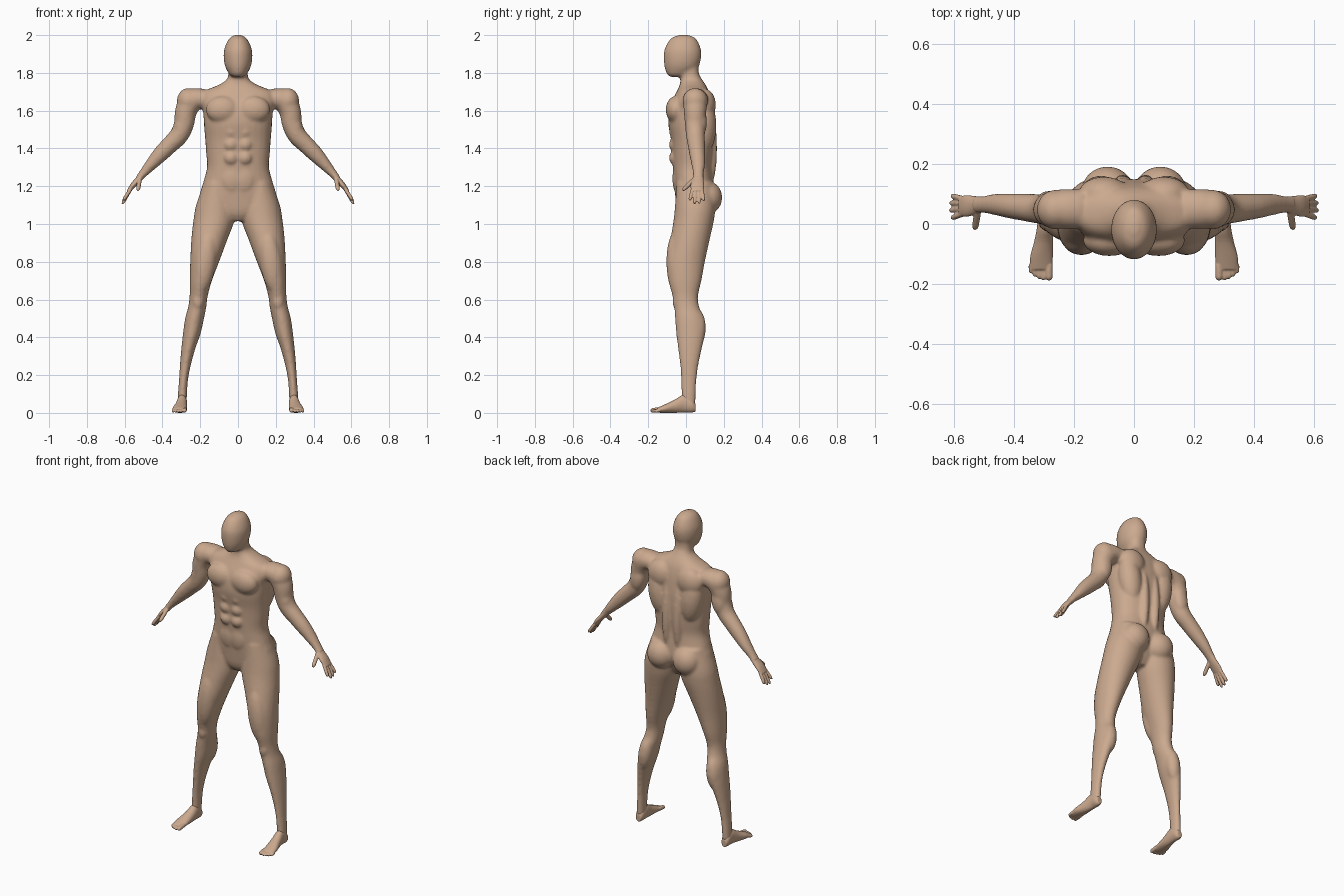
import bpy, bmesh, math
from mathutils import Vector, Matrix

if "Cube" in bpy.data.objects:
    bpy.data.objects.remove(bpy.data.objects["Cube"], do_unlink=True)

skin = bpy.data.materials.new("skin")
skin.use_nodes = True
skin.diffuse_color = (0.60, 0.40, 0.275, 1)
skin.node_tree.nodes["Principled BSDF"].inputs["Base Color"].default_value = skin.diffuse_color

X, Y, Z = Vector((1, 0, 0)), Vector((0, 1, 0)), Vector((0, 0, 1))
SIDES = 28


def refine(rows, steps=4):
    """Catmull-Rom curve through rows of any width."""
    p = [Vector(r) for r in rows]
    p = [2 * p[0] - p[1]] + p + [2 * p[-1] - p[-2]]
    out = []
    for a, b, c, d in zip(p, p[1:], p[2:], p[3:]):
        for k in range(steps):
            t = k / steps
            out.append((2 * b + (c - a) * t + (2 * a - 5 * b + 4 * c - d) * t * t
                        + (3 * b - a - 3 * c + d) * t ** 3) / 2)
    return out + [p[-2]]


def loft(bm, rows, axes=None, power=2.0):
    """Skin rings given as (x, y, z, radius_u, radius_v); free tubes turn with their path."""
    rows = refine(rows)
    rings = []
    for i, r in enumerate(rows):
        centre = Vector(r[:3])
        if axes:
            u, v = axes
        else:
            ahead = Vector(rows[min(i + 1, len(rows) - 1)][:3])
            t = (ahead - Vector(rows[max(i - 1, 0)][:3])).normalized()
            u = Y.cross(t).normalized()
            v = t.cross(u)
        ring = []
        for k in range(SIDES):
            a = math.tau * k / SIDES
            c, s = math.cos(a), math.sin(a)
            cu = math.copysign(abs(c) ** (2 / power), c)
            sv = math.copysign(abs(s) ** (2 / power), s)
            ring.append(bm.verts.new(centre + u * r[3] * cu + v * r[4] * sv))
        rings.append(ring)
    for a, b in zip(rings, rings[1:]):
        for k in range(SIDES):
            n = (k + 1) % SIDES
            bm.faces.new((a[k], a[n], b[n], b[k]))
    bm.faces.new(rings[0][::-1])
    bm.faces.new(rings[-1])


def stack(bm, rows, power=2.0):
    """Level rings given by their extents (x0, x1, y0, y1, z)."""
    loft(bm, [((a + b) / 2, (c + d) / 2, z, (b - a) / 2, (d - c) / 2)
              for a, b, c, d, z in rows], (X, Y), power)


def muscle(bm, centre, size, tilt=0):
    m = Matrix.Translation(centre) @ Matrix.Rotation(math.radians(tilt), 4, "Y") @ Matrix.Diagonal((*size, 1))
    bmesh.ops.create_uvsphere(bm, u_segments=24, v_segments=16, radius=1, matrix=m)


def digit(bm, base, tip, r):
    """Finger or toe with a rounded end."""
    a, b = Vector(base), Vector(tip)
    loft(bm, [(*a.lerp(b, t), r * k, r * k) for t, k in ((0, 1), (.5, 1), (.85, .9), (1, .4))],
         None if abs(b.z - a.z) > .02 else (X, Z))


def mirror(bm):
    copy = bmesh.ops.duplicate(bm, geom=bm.verts[:] + bm.edges[:] + bm.faces[:])["geom"]
    bmesh.ops.scale(bm, vec=(-1, 1, 1), verts=[g for g in copy if isinstance(g, bmesh.types.BMVert)])


def finish(bm, name, voxel, rounds):
    """Fuse overlapping pieces into one smooth skin."""
    bmesh.ops.recalc_face_normals(bm, faces=bm.faces[:])
    mesh = bpy.data.meshes.new(name)
    bm.to_mesh(mesh)
    bm.free()
    ob = bpy.data.objects.new(name, mesh)
    bpy.context.collection.objects.link(ob)
    fuse = ob.modifiers.new("fuse", "REMESH")
    fuse.mode, fuse.voxel_size = "VOXEL", voxel
    soft = ob.modifiers.new("soften", "SMOOTH")
    soft.factor, soft.iterations = .5, rounds
    bpy.context.view_layer.update()
    baked = bpy.data.meshes.new_from_object(ob.evaluated_get(bpy.context.evaluated_depsgraph_get()))
    ob.modifiers.clear()
    ob.data = baked
    baked.materials.clear()
    baked.materials.append(skin)
    baked.polygons.foreach_set("use_smooth", [True] * len(baked.polygons))


body = bmesh.new()
# Legs
stack(body, [(.04, .18, -.05, .14, 1.22), (.012, .222, -.058, .155, 1.1), (.018, .236, -.066, .148, 1.02),
             (.055, .247, -.082, .126, .92), (.1, .253, -.1, .1, .8), (.138, .256, -.092, .082, .7),
             (.16, .256, -.072, .064, .62), (.168, .264, -.062, .07, .56), (.18, .28, -.058, .096, .5),
             (.198, .291, -.052, .1, .42), (.226, .3, -.042, .084, .34), (.248, .307, -.032, .067, .26),
             (.264, .312, -.026, .056, .18), (.27, .318, -.024, .052, .1), (.272, .32, -.02, .05, .045)])
muscle(body, (.235, .06, .45), (.043, .045, .1), -8)
muscle(body, (.212, -.045, .59), (.03, .027, .045))
muscle(body, (.175, -.05, .8), (.06, .054, .17), -8)
# Arms
loft(body, [(.17, .05, 1.665, .05, .065), (.24, .05, 1.655, .062, .066), (.275, .048, 1.6, .058, .06),
            (.286, .048, 1.53, .053, .054), (.312, .05, 1.47, .05, .05), (.36, .055, 1.42, .046, .046),
            (.41, .06, 1.37, .042, .042), (.46, .065, 1.315, .032, .036), (.5, .065, 1.27, .023, .029),
            (.53, .064, 1.235, .018, .029)])
muscle(body, (.262, .048, 1.652), (.062, .066, .068))
muscle(body, (.298, .032, 1.52), (.04, .036, .065), -15)
muscle(body, (.28, .075, 1.54), (.045, .036, .08), -10)
# Chest, back, belly and seat muscles
muscle(body, (.082, -.055, 1.605), (.088, .052, .072))
muscle(body, (.088, .112, 1.14), (.086, .08, .088))
muscle(body, (.11, .095, 1.52), (.07, .066, .15), 8)
muscle(body, (.1, .1, 1.63), (.085, .058, .085))
muscle(body, (.038, .115, 1.4), (.034, .05, .22))
for z in (1.49, 1.42, 1.35):
    muscle(body, (.037, -.06, z), (.038, .03, .038))
muscle(body, (.03, -.045, 1.24), (.06, .027, .08))
mirror(body)
# Torso and neck
half = [(.05, -.03, .068, 1.86), (.051, -.034, .068, 1.8), (.06, -.03, .085, 1.765), (.105, -.034, .105, 1.735),
        (.185, -.05, .122, 1.7), (.2, -.075, .135, 1.65), (.186, -.09, .142, 1.6), (.18, -.094, .148, 1.53),
        (.174, -.08, .148, 1.45), (.169, -.074, .145, 1.38), (.164, -.07, .138, 1.3), (.184, -.064, .145, 1.22),
        (.2, -.056, .145, 1.14), (.13, -.045, .11, 1.06), (.04, -.02, .08, 1.015)]
stack(body, [(-w, w, a, b, z) for w, a, b, z in half], 2.3)
# Head
half = [(.012, -.03, .005, 2.002), (.04, -.072, .045, 1.988), (.06, -.097, .066, 1.96), (.074, -.115, .08, 1.92),
        (.076, -.118, .08, 1.88), (.07, -.115, .07, 1.84), (.057, -.108, .05, 1.81), (.042, -.097, .02, 1.788),
        (.022, -.08, 0, 1.778)]
stack(body, [(-w, w, a, b, z) for w, a, b, z in half])
finish(body, "body", .008, 8)

# Hands: palm, four fingers and thumb
hands = bmesh.new()
loft(hands, [(.495, .065, 1.275, .02, .026), (.525, .064, 1.238, .017, .029), (.555, .06, 1.205, .015, .036),
             (.58, .06, 1.172, .01, .033)])
for base, tip, low in ((.034, .02, 1.125), (.051, .045, 1.106), (.068, .07, 1.108), (.084, .094, 1.122)):
    digit(hands, (.57, base, 1.182), (.613 - (low - 1.106) * .3, tip, low), .0095)
digit(hands, (.52, .045, 1.238), (.53, -.018, 1.178), .0115)
mirror(hands)
finish(hands, "hands", .0035, 3)

# Feet: heel to ball, then five toes
feet = bmesh.new()
loft(feet, [(.296, .05, .028, .016, .022), (.296, .03, .04, .025, .038), (.296, -.01, .05, .027, .048),
            (.301, -.06, .035, .032, .035), (.308, -.11, .023, .038, .023), (.31, -.152, .014, .036, .013)], (X, Z))
for x, end, r in ((.283, .188, .0125), (.302, .188, .009), (.316, .183, .009), (.33, .175, .0085), (.343, .164, .008)):
    digit(feet, (x, -.135, r + .006), (x, -end, r), r)
mirror(feet)
finish(feet, "feet", .0035, 3)
